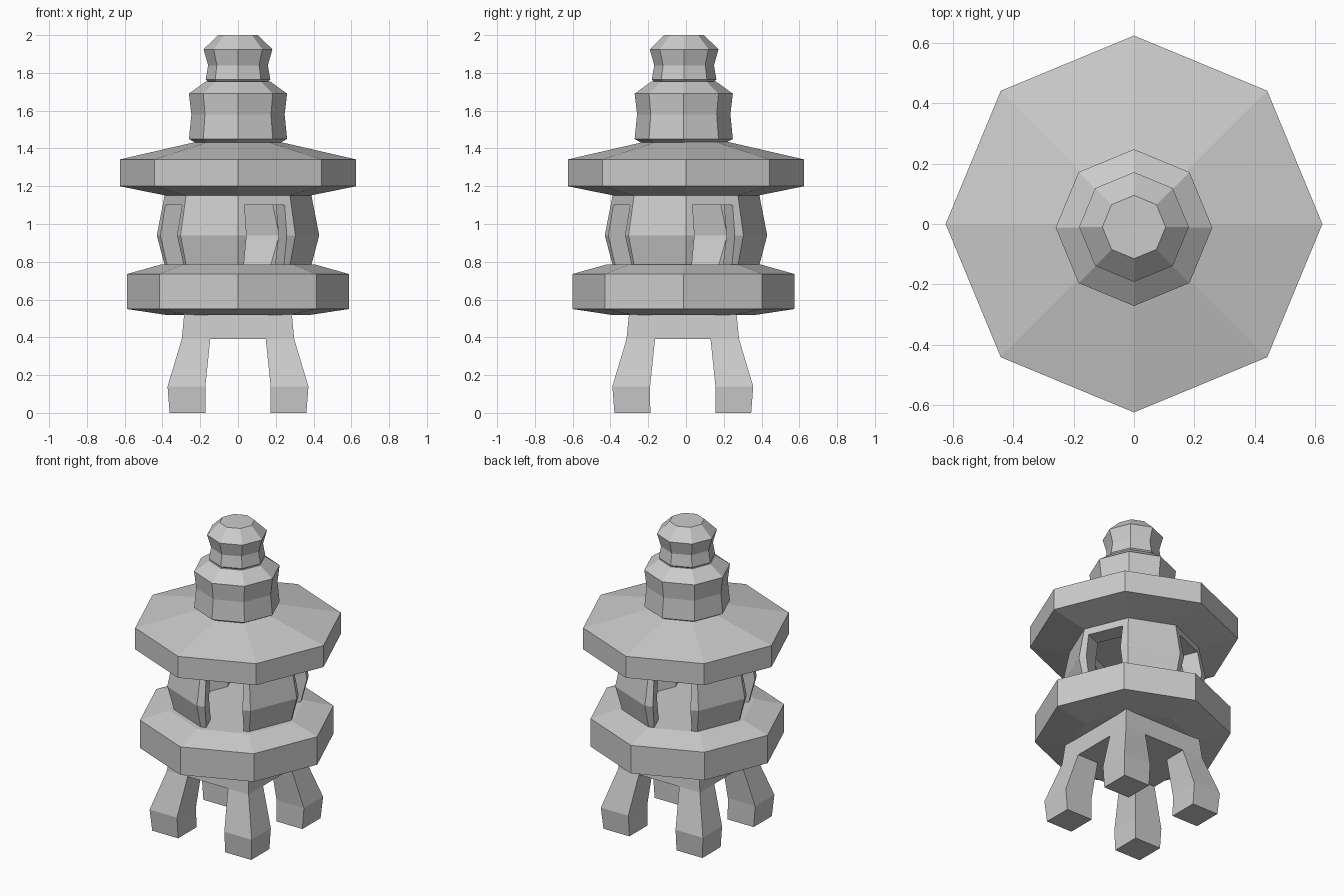
import bpy, bmesh, math
from mathutils import Matrix, Vector

if "Cube" in bpy.data.objects:
    bpy.data.objects.remove(bpy.data.objects["Cube"])

SIDES = 8


def finish(name, bm):
    bmesh.ops.recalc_face_normals(bm, faces=bm.faces)
    mesh = bpy.data.meshes.new(name)
    bm.to_mesh(mesh)
    bm.free()
    obj = bpy.data.objects.new(name, mesh)
    bpy.context.collection.objects.link(obj)
    return obj


def octagon_stack(name, profile, cy=0.0, hollow=False):
    """Sweep (radius, z) points round an octagon with corners on the axes."""
    bm = bmesh.new()
    rings = []
    for r, z in profile:
        rings.append([bm.verts.new((r * math.cos(2 * math.pi * i / SIDES),
                                    cy + r * math.sin(2 * math.pi * i / SIDES), z))
                      for i in range(SIDES)])
    pairs = list(zip(rings, rings[1:]))
    if hollow:
        pairs.append((rings[-1], rings[0]))
    else:
        bm.faces.new(rings[0])
        bm.faces.new(rings[-1])
    for a, b in pairs:
        for i in range(SIDES):
            j = (i + 1) % SIDES
            bm.faces.new((a[i], a[j], b[j], b[i]))
    return finish(name, bm)


# Four-legged stand: 3x3 grid whose corner cells become splayed legs
bm = bmesh.new()
cuts = (-0.298, -0.147, 0.147, 0.298)
cy = -0.017
grid = [[bm.verts.new((x, y + cy, 0.39)) for x in cuts] for y in cuts]
corners = []
for j in range(3):
    for i in range(3):
        f = bm.faces.new((grid[j][i], grid[j][i + 1], grid[j + 1][i + 1], grid[j + 1][i]))
        if i != 1 and j != 1:
            corners.append(f)
for inner, outer, z in ((0.173, 0.373, 0.14), (0.172, 0.362, 0.0)):
    corners = bmesh.ops.extrude_discrete_faces(bm, faces=corners)["faces"]
    for f in corners:
        c = f.calc_center_median()
        sx, sy = math.copysign(1, c.x), math.copysign(1, c.y - cy)
        for v in f.verts:
            v.co = Vector((sx * (outer if abs(v.co.x) > abs(c.x) else inner),
                           cy + sy * (outer if abs(v.co.y - cy) > abs(c.y - cy) else inner), z))
# Apron rises from the grid outline
rim = [e for e in bm.edges if e.is_boundary]
up = bmesh.ops.extrude_edge_only(bm, edges=rim)["geom"]
for v in (g for g in up if isinstance(g, bmesh.types.BMVert)):
    v.co = Vector((v.co.x * 0.95, cy + (v.co.y - cy) * 0.95, 0.54))
bmesh.ops.holes_fill(bm, edges=[e for e in bm.edges if e.is_boundary], sides=0)
finish("leg_stand", bm)

# Lower platform
octagon_stack("lower_platform", [(0.37, 0.517), (0.588, 0.55), (0.588, 0.735), (0.41, 0.785)], -0.013)

# Hollow light chamber with four windows on alternate sides
chamber = octagon_stack("light_chamber",
                        [(0.385, 0.77), (0.43, 0.94), (0.385, 1.17),
                         (0.265, 1.17), (0.305, 0.94), (0.265, 0.77)], hollow=True)
bm = bmesh.new()
for k in range(4):
    turn = Matrix.Rotation(math.radians(22.5 + 90 * k), 4, 'Z')
    box = Matrix.Translation((0.34, 0, 0.9)) @ Matrix.Diagonal((0.26, 0.23, 0.4, 1))
    bmesh.ops.create_cube(bm, size=1, matrix=turn @ box)
cutter = finish("window_cutter", bm)
cutter.hide_render = True
cutter.display_type = 'WIRE'
mod = chamber.modifiers.new("windows", 'BOOLEAN')
mod.operation = 'DIFFERENCE'
mod.solver = 'EXACT'
mod.object = cutter

# Wide roof
octagon_stack("roof", [(0.37, 1.148), (0.625, 1.2), (0.625, 1.342), (0.22, 1.435)])

# Two stacked finial tiers
octagon_stack("lower_finial", [(0.205, 1.42), (0.26, 1.45), (0.247, 1.58),
                               (0.26, 1.69), (0.17, 1.755)], -0.012)
octagon_stack("upper_finial", [(0.15, 1.745), (0.171, 1.765), (0.158, 1.84),
                               (0.182, 1.925), (0.105, 2.0)], -0.01)
